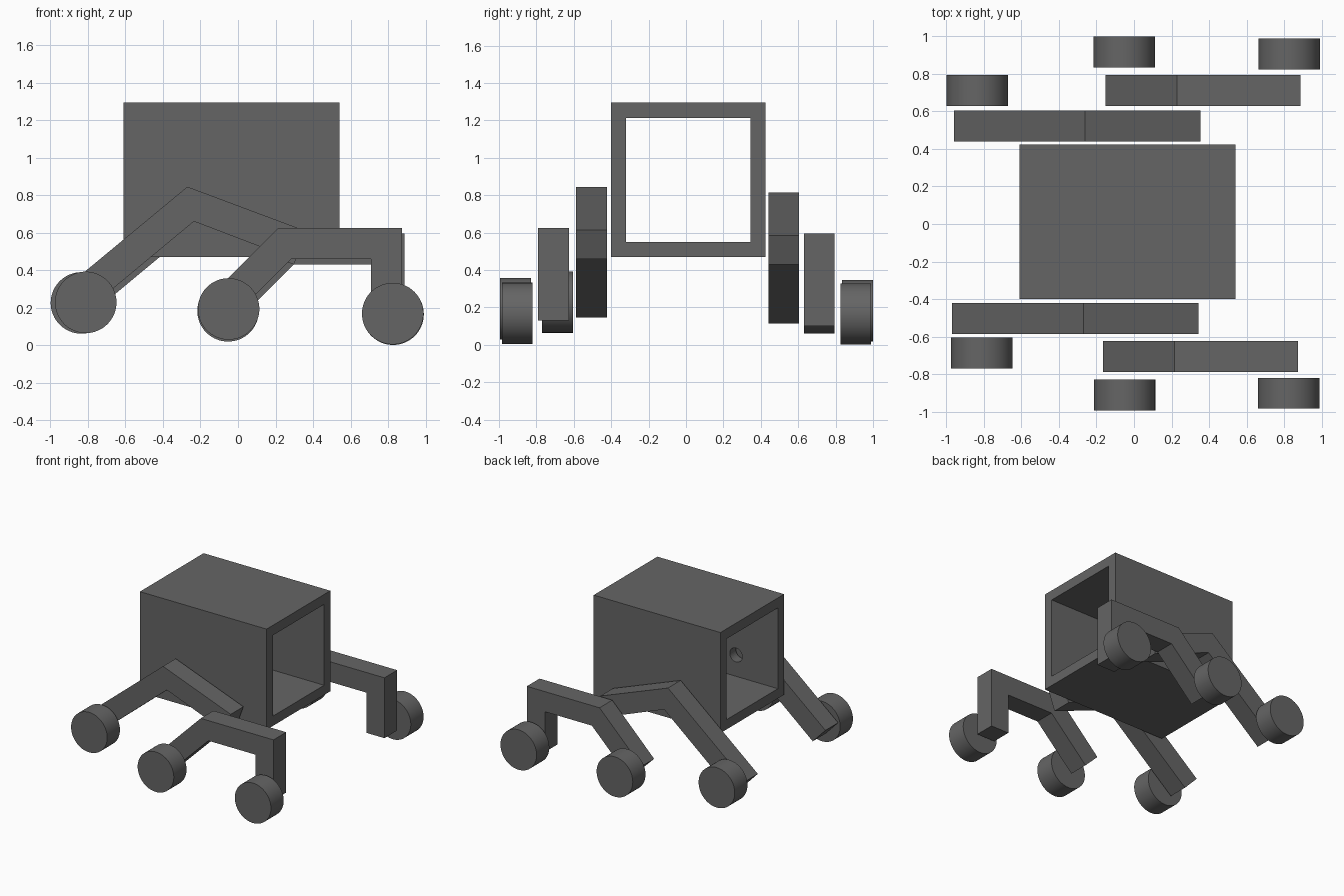
import bpy, bmesh, math
from mathutils import Matrix

cube = bpy.data.objects.get("Cube")
if cube:
    bpy.data.objects.remove(cube, do_unlink=True)

grey = bpy.data.materials.new("dark grey")
grey.use_nodes = True
GREY = (0.13, 0.13, 0.13, 1)
grey.diffuse_color = GREY
grey.node_tree.nodes["Principled BSDF"].inputs["Base Color"].default_value = GREY


def finish(name, bm):
    bmesh.ops.recalc_face_normals(bm, faces=bm.faces)
    mesh = bpy.data.meshes.new(name)
    bm.to_mesh(mesh)
    bm.free()
    mesh.materials.append(grey)
    ob = bpy.data.objects.new(name, mesh)
    bpy.context.collection.objects.link(ob)
    return ob


def box(name, x0, x1, y0, y1, z0, z1):
    bm = bmesh.new()
    bmesh.ops.create_cube(bm, size=1)
    for v in bm.verts:
        v.co = (x1 if v.co.x > 0 else x0, y1 if v.co.y > 0 else y0, z1 if v.co.z > 0 else z0)
    return finish(name, bm)


def cylinder(name, x, y0, y1, z, radius, segments=64):
    """Cylinder with its axis along y."""
    bm = bmesh.new()
    place = Matrix.Translation((x, (y0 + y1) / 2, z)) @ Matrix.Rotation(math.pi / 2, 4, 'X')
    bmesh.ops.create_cone(bm, cap_ends=True, segments=segments, radius1=radius,
                          radius2=radius, depth=y1 - y0, matrix=place)
    return finish(name, bm)


def plate(name, profile, y0, y1, dx=0, dz=0):
    """Side profile in x and z, extruded from y0 to y1."""
    bm = bmesh.new()
    face = bm.faces.new([bm.verts.new((x + dx, y0, z + dz)) for x, z in profile])
    out = bmesh.ops.extrude_face_region(bm, geom=[face])
    for v in out["geom"]:
        if isinstance(v, bmesh.types.BMVert):
            v.co.y = y1
    return finish(name, bm)


# Body: a box tube open at both x ends, with a pivot hole through each side wall
body = box("body", -0.61, 0.54, -0.40, 0.425, 0.47, 1.295)
cutters = [box("opening_cutter", -0.8, 0.8, -0.32, 0.345, 0.55, 1.213),
           cylinder("pivot_cutter", -0.23, -0.6, 0.6, 0.725, 0.057, 32)]
for cutter in cutters:
    cutter.hide_render = True
    mod = body.modifiers.new(cutter.name, 'BOOLEAN')
    mod.operation = 'DIFFERENCE'
    mod.solver = 'EXACT'
    mod.object = cutter
bpy.context.view_layer.objects.active = body
for mod in list(body.modifiers):
    bpy.ops.object.modifier_apply(modifier=mod.name)
for cutter in cutters:
    bpy.data.objects.remove(cutter, do_unlink=True)

# Suspension arms: bent rocker and three-sided bogie on each side
ROCKER = [(-0.27, 0.845), (0.345, 0.615), (0.288, 0.46), (-0.235, 0.66),
          (-0.855, 0.145), (-0.97, 0.265)]
BOGIE = [(0.215, 0.625), (0.875, 0.625), (0.875, 0.13), (0.71, 0.13), (0.71, 0.46),
         (0.285, 0.46), (-0.048, 0.13), (-0.165, 0.245)]
plate("front_rocker", ROCKER, -0.587, -0.422)
plate("front_bogie", BOGIE, -0.79, -0.625)
plate("back_rocker", ROCKER, 0.44, 0.605, 0.01, -0.03)
plate("back_bogie", BOGIE, 0.63, 0.795, 0.013, -0.03)

# Wheels: x, inner y, z
WHEELS = {
    "front_rocker_wheel": (-0.812, -0.77, 0.228),
    "front_middle_wheel": (-0.05, -0.995, 0.193),
    "front_end_wheel": (0.825, -0.985, 0.168),
    "back_rocker_wheel": (-0.835, 0.63, 0.225),
    "back_middle_wheel": (-0.053, 0.835, 0.183),
    "back_end_wheel": (0.827, 0.825, 0.165),
}
for name, (x, y, z) in WHEELS.items():
    wheel = cylinder(name, x, y, y + 0.165, z, 0.164)
    bpy.ops.object.select_all(action='DESELECT')
    wheel.select_set(True)
    bpy.context.view_layer.objects.active = wheel
    bpy.ops.object.shade_smooth_by_angle(angle=math.radians(30))
